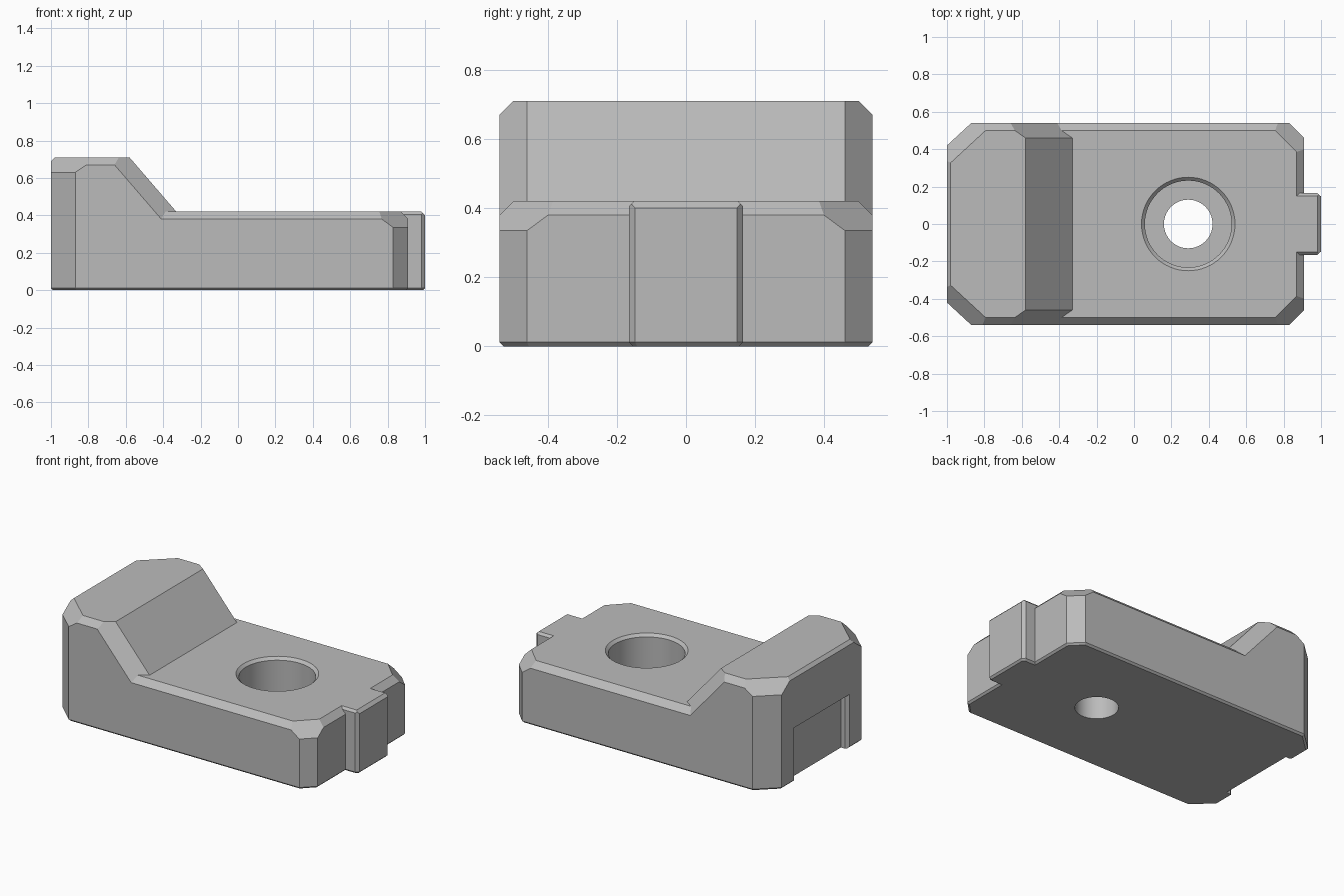
import bpy
import bmesh
import math
from mathutils import Vector

cube = bpy.data.objects.get("Cube")
if cube:
    bpy.data.objects.remove(cube, do_unlink=True)

GREY = (0.5, 0.5, 0.5, 1.0)
steel = bpy.data.materials.new("steel grey")
steel.use_nodes = True
steel.diffuse_color = GREY
for node in steel.node_tree.nodes:
    if node.type == 'BSDF_PRINCIPLED':
        node.inputs["Base Color"].default_value = GREY


def finish(name, bm):
    bmesh.ops.recalc_face_normals(bm, faces=bm.faces[:])
    mesh = bpy.data.meshes.new(name)
    bm.to_mesh(mesh)
    bm.free()
    mesh.materials.append(steel)
    obj = bpy.data.objects.new(name, mesh)
    bpy.context.collection.objects.link(obj)
    return obj


def prism(half_outline, z0, z1):
    """Extrude an outline, given by its +y half and mirrored in y."""
    outline = half_outline + [(x, -y) for x, y in reversed(half_outline)]
    bm = bmesh.new()
    face = bm.faces.new([bm.verts.new((x, y, z0)) for x, y in outline])
    new = bmesh.ops.extrude_face_region(bm, geom=[face])["geom"]
    bmesh.ops.translate(bm, vec=(0, 0, z1 - z0),
                        verts=[v for v in new if isinstance(v, bmesh.types.BMVert)])
    bmesh.ops.recalc_face_normals(bm, faces=bm.faces[:])
    return bm


def chamfer(bm, point, normal):
    """Slice off everything beyond a plane and cap it, on both sides in y."""
    for s in ((1, -1) if normal[1] else (1,)):
        co = Vector((point[0], s * point[1], point[2]))
        no = Vector((normal[0], s * normal[1], normal[2])).normalized()
        bmesh.ops.bisect_plane(bm, geom=bm.verts[:] + bm.edges[:] + bm.faces[:],
                               dist=1e-6, plane_co=co, plane_no=no, clear_outer=True)
        rim = [e for e in bm.edges if e.is_boundary]
        if rim:
            bmesh.ops.holes_fill(bm, edges=rim, sides=0)


def ease_bottom(bm):
    edges = [e for e in bm.edges if all(abs(v.co.z) < 1e-5 for v in e.verts)]
    bmesh.ops.bevel(bm, geom=edges, offset=0.012, segments=1, affect='EDGES')


def combine(target, tool, operation):
    mod = target.modifiers.new(operation.lower(), 'BOOLEAN')
    mod.operation = operation
    mod.solver = 'EXACT'
    mod.object = tool
    bpy.context.view_layer.objects.active = target
    bpy.ops.object.modifier_apply(modifier=mod.name)
    bpy.data.objects.remove(tool, do_unlink=True)


OUTLINE = [(-1, 0.42), (-0.87, 0.54), (0.83, 0.54), (0.91, 0.46)]

# Low base plate with chamfered top edges and corners
bm = prism(OUTLINE, 0, 0.42)
chamfer(bm, (0, 0.54, 0.38), (0, 1, 1))
chamfer(bm, (0.87, 0, 0.42), (1, 0, 1))
chamfer(bm, (0.83, 0.54, 0.335), (1, 1, 1.35))
ease_bottom(bm)
body = finish("clamp_body", bm)

# Raised heel with sloping front
bm = prism(OUTLINE, 0.1, 0.71)
chamfer(bm, (-0.58, 0, 0.71), (0.29, 0, 0.25))
chamfer(bm, (-0.58, 0.46, 0.71), (0.29, 0.415, 0.25))
chamfer(bm, (0, 0.54, 0.67), (0, 1, 1))
chamfer(bm, (-0.98, 0, 0.71), (-1, 0, 1))
chamfer(bm, (-0.87, 0.54, 0.63), (-0.12, 0.13, 0.18))
combine(body, finish("heel", bm), 'UNION')

# Locating tongue on the low end
bm = prism([(0.8, 0.165), (0.98, 0.165), (1, 0.147)], 0, 0.42)
chamfer(bm, (0.98, 0, 0.42), (1, 0, 1))
chamfer(bm, (0, 0.165, 0.405), (0, 1, 1))
ease_bottom(bm)
combine(body, finish("tongue", bm), 'UNION')

# Shallow slot in the heel end, with a flared mouth
bm = prism([(-1.02, 0.31), (-0.98, 0.275), (-0.95, 0.275)], -0.1, 0.36)
combine(body, finish("slot_cutter", bm), 'DIFFERENCE')

# Counterbored bolt hole
profile = [(0, -0.1), (0.13, -0.1), (0.13, 0.17), (0.232, 0.17),
           (0.232, 0.402), (0.27, 0.44), (0, 0.44)]
bm = bmesh.new()
verts = [bm.verts.new((0.29 + r, 0, z)) for r, z in profile]
edges = [bm.edges.new(pair) for pair in zip(verts, verts[1:])]
bmesh.ops.spin(bm, geom=verts + edges, cent=(0.29, 0, 0), axis=(0, 0, 1),
               angle=math.tau, steps=64, use_duplicate=False)
bmesh.ops.remove_doubles(bm, verts=bm.verts[:], dist=1e-4)
combine(body, finish("bolt_hole_cutter", bm), 'DIFFERENCE')

# Clean flat faces, smooth the bore
bm = bmesh.new()
bm.from_mesh(body.data)
bmesh.ops.remove_doubles(bm, verts=bm.verts[:], dist=1e-5)
bmesh.ops.dissolve_limit(bm, angle_limit=math.radians(0.5),
                         verts=bm.verts[:], edges=bm.edges[:])
bm.to_mesh(body.data)
bm.free()
bpy.ops.object.select_all(action='DESELECT')
body.select_set(True)
bpy.context.view_layer.objects.active = body
bpy.ops.object.shade_smooth_by_angle(angle=math.radians(15))
